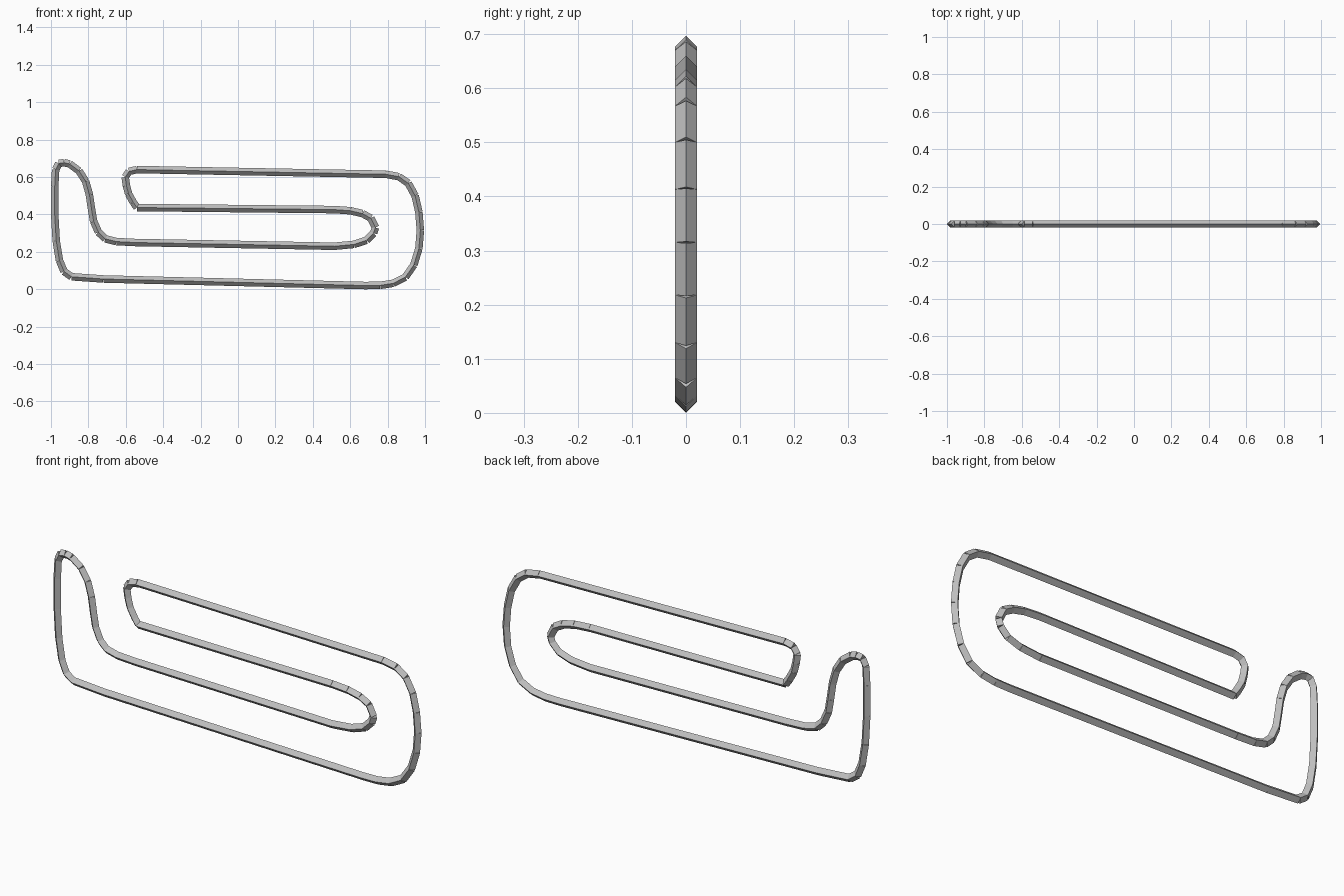
import bpy
import bmesh
from mathutils import Vector

default_cube = bpy.data.objects.get("Cube")
if default_cube:
    bpy.data.objects.remove(default_cube, do_unlink=True)

WIRE_RADIUS = 0.02
DEPTH_AXIS = Vector((0, 1, 0))


def flat_material(name, colour):
    material = bpy.data.materials.new(name)
    material.use_nodes = True
    material.diffuse_color = colour
    shader = next(n for n in material.node_tree.nodes if n.type == "BSDF_PRINCIPLED")
    shader.inputs["Base Color"].default_value = colour
    return material


def add_segment(mesh, start, end):
    """Capped four-sided rod with ridges facing front, back, inside and outside."""
    along = (end - start).normalized()
    outward = along.cross(DEPTH_AXIS)
    corners = [outward, DEPTH_AXIS, -outward, -DEPTH_AXIS]
    first = [mesh.verts.new(start + c * WIRE_RADIUS) for c in corners]
    last = [mesh.verts.new(end + c * WIRE_RADIUS) for c in corners]
    for i in range(len(corners)):
        j = (i + 1) % len(corners)
        mesh.faces.new((first[i], first[j], last[j], last[i]))
    mesh.faces.new(first[::-1])
    mesh.faces.new(last)


# Bends of the wire as (x, z); straight runs join one bend to the next
outer_right_bend = [(.79, .615), (.86, .602), (.91, .567), (.947, .5), (.967, .413),
                    (.975, .315), (.967, .218), (.94, .13), (.895, .065), (.83, .032),
                    (.76, .021), (.68, .02)]
outer_left_bend = [(-.72, .055), (-.89, .067), (-.93, .095), (-.955, .155),
                   (-.972, .26), (-.98, .4), (-.98, .55), (-.975, .64)]
raised_lip = [(-.958, .673), (-.93, .677), (-.9, .67), (-.85, .633), (-.815, .578),
              (-.795, .508), (-.783, .428), (-.772, .364), (-.746, .305),
              (-.71, .27), (-.65, .255), (-.55, .25)]
inner_right_bend = [(.515, .23), (.62, .24), (.687, .262), (.725, .3), (.735, .33),
                    (.71, .38), (.665, .405), (.6, .42), (.515, .426)]
inner_left_bend = [(-.54, .437), (-.56, .465), (-.585, .51), (-.597, .556),
                   (-.603, .6), (-.583, .63), (-.54, .64)]

bends = (outer_right_bend + outer_left_bend + raised_lip
         + inner_right_bend + inner_left_bend)
path = [Vector((x, 0, z)) for x, z in bends]

# One closed loop of separate straight rods
wire_mesh = bmesh.new()
for start, end in zip(path, path[1:] + path[:1]):
    add_segment(wire_mesh, start, end)
bmesh.ops.recalc_face_normals(wire_mesh, faces=wire_mesh.faces)

data = bpy.data.meshes.new("bent_wire")
wire_mesh.to_mesh(data)
wire_mesh.free()
data.materials.append(flat_material("steel grey", (.52, .52, .52, 1)))
wire = bpy.data.objects.new("bent_wire", data)
bpy.context.collection.objects.link(wire)
